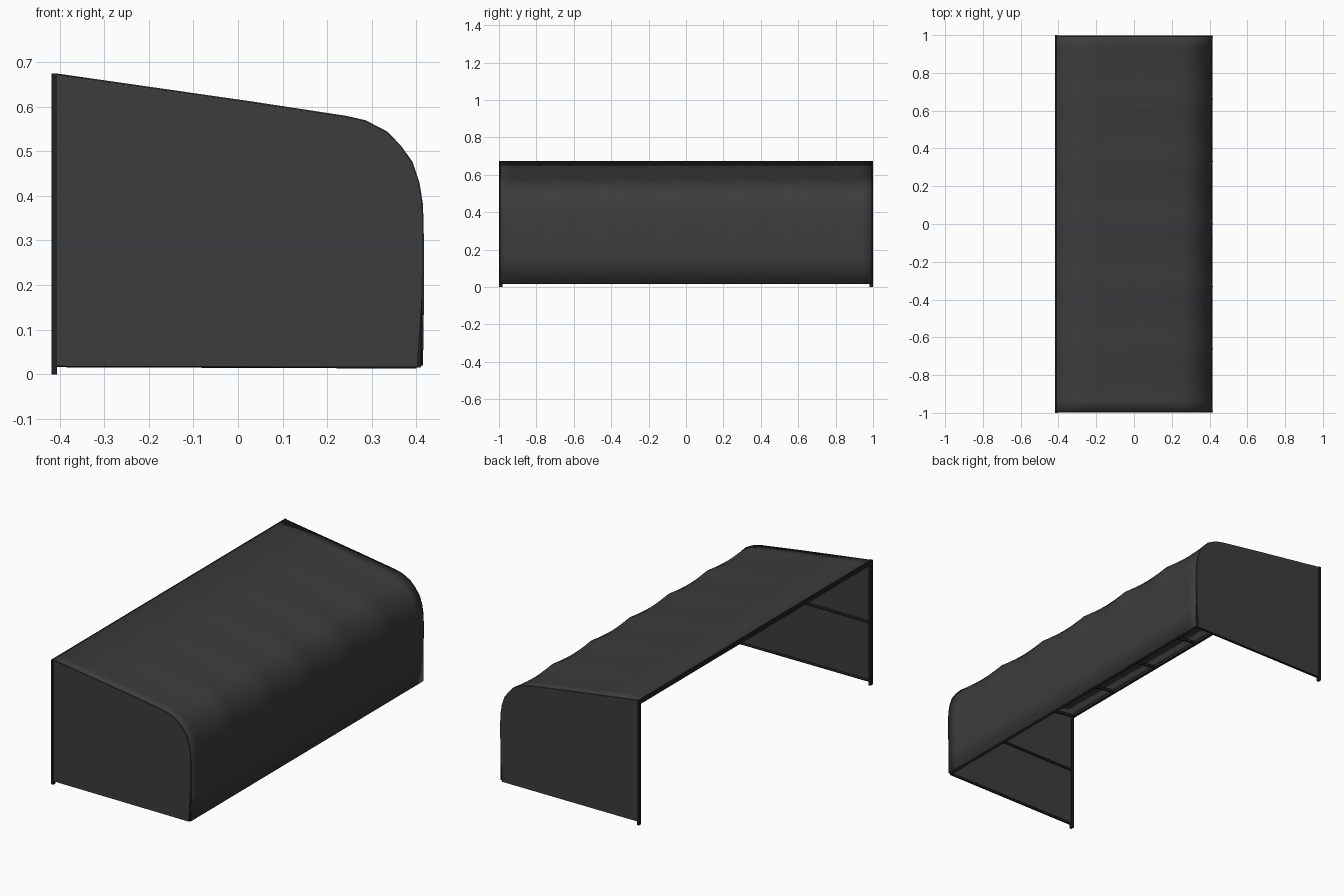
import bpy, math
from mathutils import Vector

cube = bpy.data.objects.get("Cube")
if cube:
    bpy.data.objects.remove(cube)


def material(name, value):
    m = bpy.data.materials.new(name)
    m.use_nodes = True
    color = (value, value, value, 1)
    m.diffuse_color = color
    m.node_tree.nodes["Principled BSDF"].inputs["Base Color"].default_value = color
    return m


FABRIC = material("charcoal fabric", 0.045)
FRAME = material("black frame", 0.015)

# Side outline of the canopy as (x, z), from the back beam over to the front hem
PROFILE = [(-0.41, 0.673), (-0.2, 0.643), (0.03, 0.61), (0.24, 0.578), (0.285, 0.568),
           (0.335, 0.542), (0.365, 0.51), (0.39, 0.475), (0.405, 0.43),
           (0.413, 0.38), (0.415, 0.3), (0.415, 0.16), (0.413, 0.02)]
BAYS, STEPS = 6, 6
HALF = 0.992


def inset(points, d):
    """Move an open outline inward by d."""
    out = []
    for i, (x, z) in enumerate(points):
        a = Vector(points[max(i - 1, 0)])
        b = Vector(points[min(i + 1, len(points) - 1)])
        t = (b - a).normalized()
        out.append((x + t.y * d, z - t.x * d))
    return out


def add_mesh(name, verts, faces, mat, thickness=0, smooth=False):
    mesh = bpy.data.meshes.new(name)
    mesh.from_pydata(verts, [], faces)
    mesh.materials.append(mat)
    ob = bpy.data.objects.new(name, mesh)
    bpy.context.collection.objects.link(ob)
    if thickness:
        mod = ob.modifiers.new("thickness", "SOLIDIFY")
        mod.thickness = thickness
        mod.offset = 0
    if smooth:
        bpy.ops.object.select_all(action="DESELECT")
        ob.select_set(True)
        bpy.context.view_layer.objects.active = ob
        bpy.ops.object.shade_smooth_by_angle(angle=math.radians(35))
    return ob


def tube(name, points, radius):
    curve = bpy.data.curves.new(name, "CURVE")
    curve.dimensions = "3D"
    curve.bevel_depth = radius
    curve.bevel_resolution = 1
    curve.use_fill_caps = True
    spline = curve.splines.new("POLY")
    spline.points.add(len(points) - 1)
    for p, co in zip(spline.points, points):
        p.co = (*co, 1)
    curve.materials.append(FRAME)
    ob = bpy.data.objects.new(name, curve)
    bpy.context.collection.objects.link(ob)


def box(name, center, size):
    bpy.ops.mesh.primitive_cube_add(size=1, location=center)
    ob = bpy.context.object
    ob.name = name
    ob.scale = size
    ob.data.materials.append(FRAME)


# Fabric cover, sagging slightly between the ribs around the shoulder
n = len(PROFILE)
rows = BAYS * STEPS + 1
verts = []
for j in range(rows):
    y = -HALF + 2 * HALF * j / (rows - 1)
    sag = 0.011 * abs(math.sin(math.pi * j / STEPS))
    slack = [sag * math.sin(math.pi * i / (n - 1)) for i in range(n)]
    for i in range(n):
        x, z = inset(PROFILE, slack[i])[i]
        verts.append((x, y, z))
faces = [(j * n + i, j * n + i + 1, (j + 1) * n + i + 1, (j + 1) * n + i)
         for j in range(rows - 1) for i in range(n - 1)]
add_mesh("fabric_cover", verts, faces, FABRIC, 0.004, True)

# Ribs under the cover
inner = inset(PROFILE, 0.008)
for k in range(BAYS + 1):
    y = -0.984 + 1.968 * k / BAYS
    tube(f"rib_{k + 1}", [(x, y, z) for x, z in inner], 0.008)

# End walls with their posts and rails
for side, s in (("front", -1), ("back", 1)):
    outline = [(-0.41, 0.018)] + PROFILE[:-2] + [(0.412, 0.16), (0.402, 0.016)]
    wall = [(x, s * 0.994, z) for x, z in outline]
    order = list(range(len(wall)))
    add_mesh(f"{side}_end_wall", wall, [order if s < 0 else order[::-1]], FABRIC, 0.006)
    box(f"{side}_post", (-0.412, s * 0.99, 0.337), (0.012, 0.02, 0.674))
    tube(f"{side}_bottom_rail", [(-0.41, s * 0.988, 0.021), (0.4, s * 0.988, 0.018)], 0.006)
    tube(f"{side}_middle_rail", [(-0.41, s * 0.986, 0.34), (0.405, s * 0.986, 0.34)], 0.006)

# Long beams at the back edge and front hem
box("back_beam", (-0.412, 0, 0.663), (0.012, 1.99, 0.022))
tube("front_hem_rail", [(0.405, -0.988, 0.022), (0.405, 0.988, 0.022)], 0.008)
